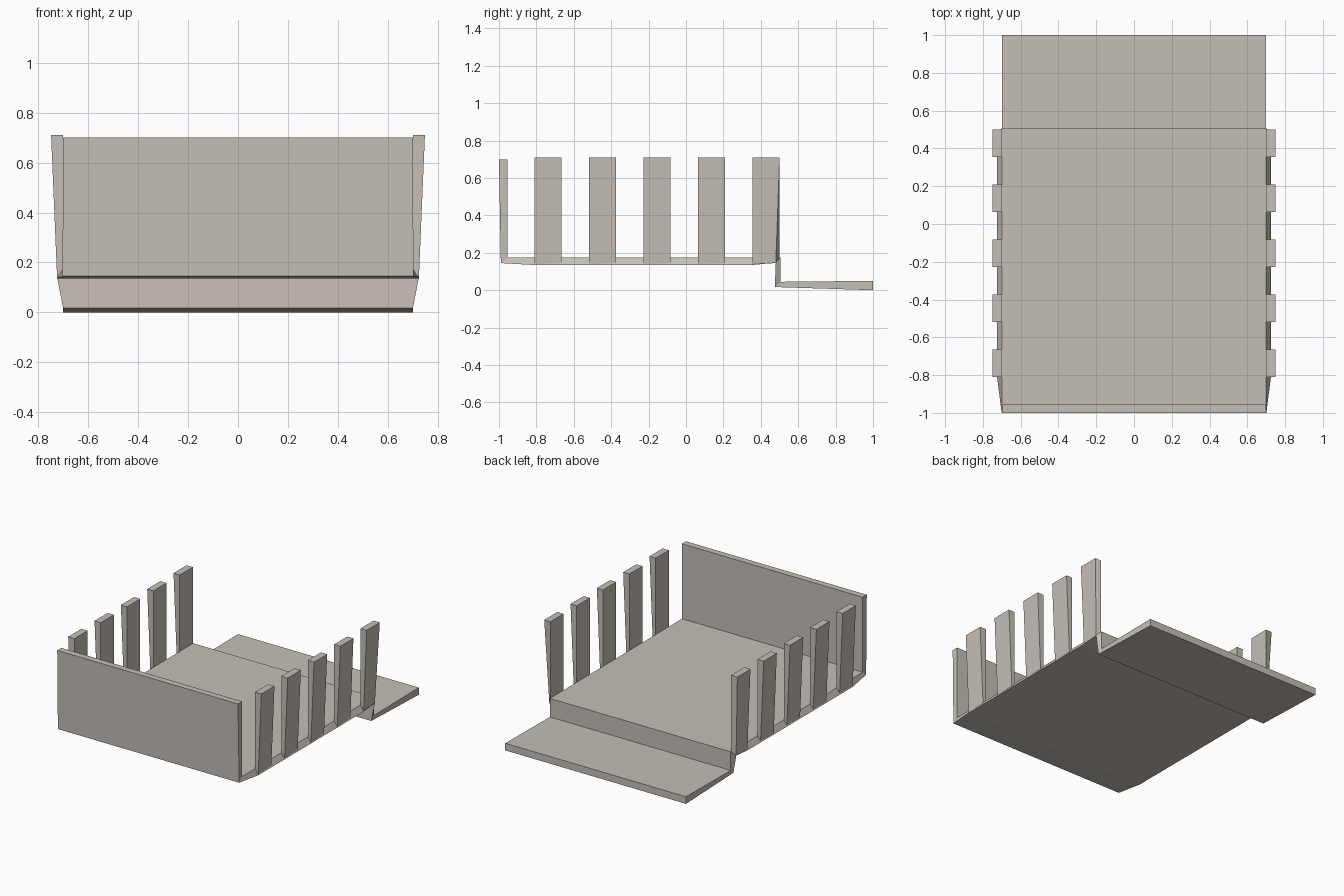
import bpy, bmesh

if "Cube" in bpy.data.objects:
    bpy.data.objects.remove(bpy.data.objects["Cube"])

mat = bpy.data.materials.new("warm grey")
mat.diffuse_color = (0.56, 0.52, 0.47, 1)
mat.use_nodes = True
mat.node_tree.nodes["Principled BSDF"].inputs["Base Color"].default_value = mat.diffuse_color


def make_object(name, bm):
    bmesh.ops.recalc_face_normals(bm, faces=bm.faces)
    mesh = bpy.data.meshes.new(name)
    bm.to_mesh(mesh)
    bm.free()
    mesh.materials.append(mat)
    obj = bpy.data.objects.new(name, mesh)
    bpy.context.collection.objects.link(obj)
    return obj


def loft(bm, rings):
    """Bridge equal-length point rings and cap both ends."""
    rings = [[bm.verts.new(p) for p in ring] for ring in rings]
    n = len(rings[0])
    for a, b in zip(rings, rings[1:]):
        for i in range(n):
            j = (i + 1) % n
            bm.faces.new((a[i], a[j], b[j], b[i]))
    bm.faces.new(rings[0])
    bm.faces.new(rings[-1])


# Bent sheet: front wall, floor, riser and low rear shelf
# each row: inner (y, z), outer (y, z), outer half width
W = 0.70
sections = [
    ((-0.955, 0.70), (-1.0, 0.70), 0.70),
    ((-0.955, 0.175), (-0.99, 0.145), 0.702),
    ((-0.81, 0.175), (-0.81, 0.135), 0.725),
    ((0.355, 0.175), (0.355, 0.135), 0.725),
    ((0.505, 0.175), (0.48, 0.147), 0.725),
    ((0.505, 0.045), (0.475, 0.017), 0.70),
    ((1.0, 0.05), (1.0, 0.0), 0.70),
]
bm = bmesh.new()
loft(bm, [[(-W, *inner), (W, *inner), (w, *outer), (-w, *outer)]
          for inner, outer, w in sections])
make_object("tray_body", bm)

# Side slats, leaning outward on the outer face
bm = bmesh.new()
for i in range(5):
    y0 = -0.81 + i * 0.2913
    y1 = y0 + 0.145
    yb = 0.48 if i == 4 else y1   # rear slat tucks in at its foot
    loft(bm, [
        [(0.70, y0, 0.17), (0.70, y1, 0.17), (0.724, yb, 0.145), (0.724, y0, 0.14)],
        [(0.70, y0, 0.71), (0.70, y1, 0.71), (0.748, y1, 0.71), (0.748, y0, 0.71)],
    ])
slats = make_object("side_slats", bm)
slats.modifiers.new("mirror", 'MIRROR')
